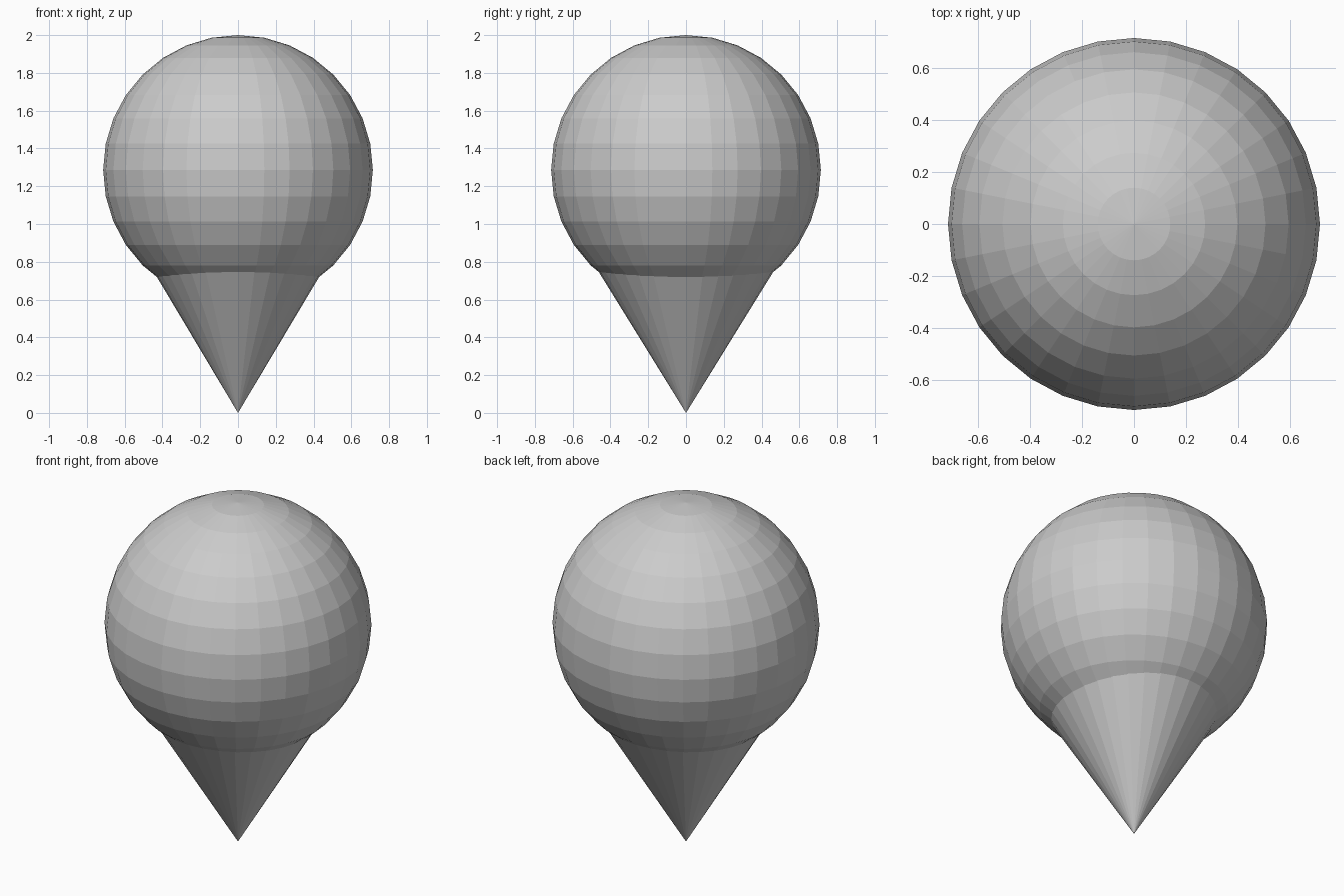
import bpy

if "Cube" in bpy.data.objects:
    bpy.data.objects.remove(bpy.data.objects["Cube"])

R = 0.714          # ball radius
BASE_Z = 0.80      # cone base, hidden inside the ball

# Round ball
bpy.ops.mesh.primitive_uv_sphere_add(segments=32, ring_count=16, radius=R,
                                     location=(0, 0, 2 - R))
bpy.context.object.name = "ball"

# Downward-pointing cone, slightly wider in y than in x
bpy.ops.mesh.primitive_cone_add(vertices=32, radius1=0, radius2=1, depth=BASE_Z,
                                location=(0, 0, BASE_Z / 2))
cone = bpy.context.object
cone.name = "cone_point"
cone.scale = (0.597 * BASE_Z, 0.619 * BASE_Z, 1)
bpy.ops.object.transform_apply(location=False, rotation=False, scale=True)
